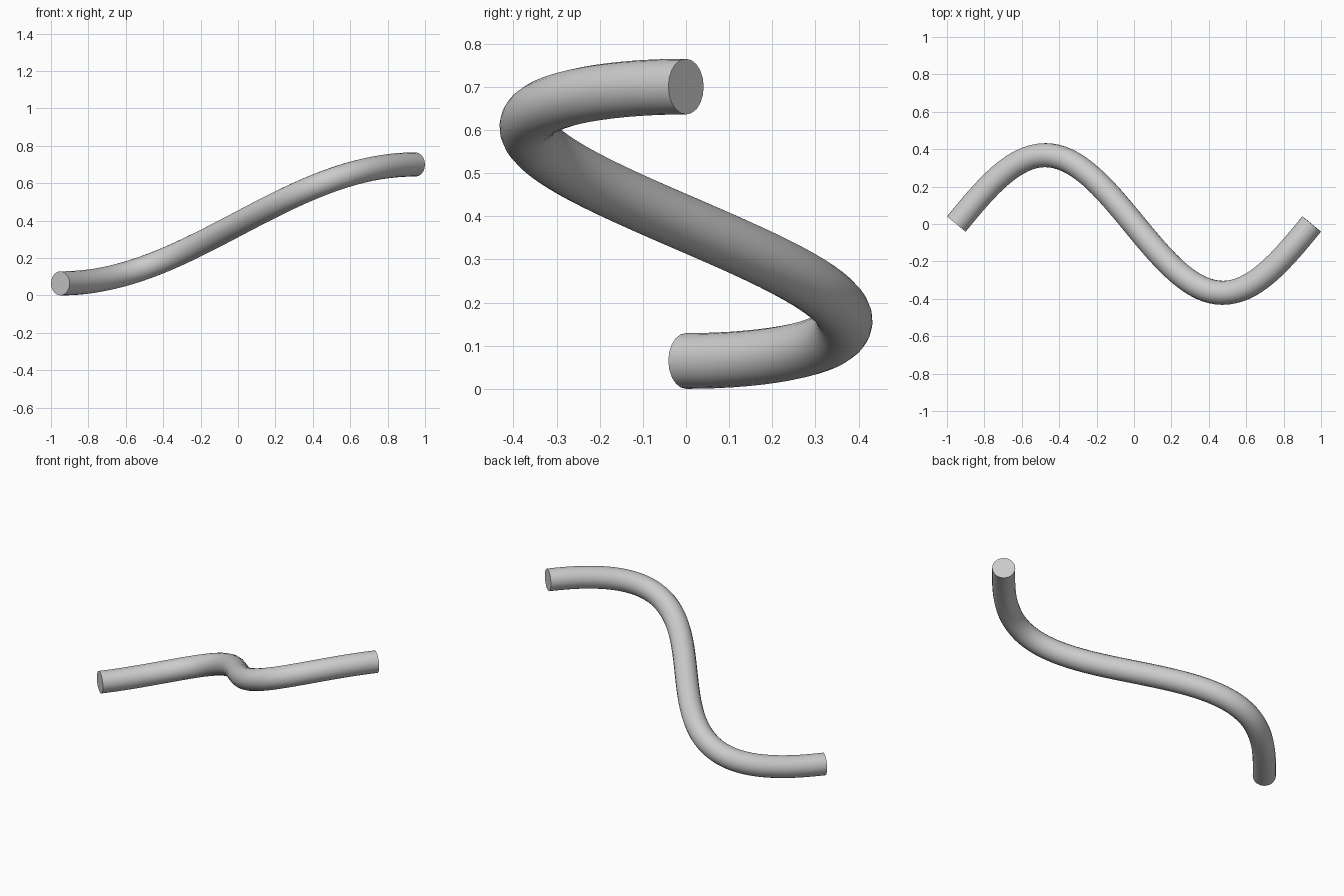
import bpy
import math

cube = bpy.data.objects.get("Cube")
if cube:
    bpy.data.objects.remove(cube, do_unlink=True)

HALF, SWAY, RISE, RADIUS = 0.95, 0.368, 0.318, 0.0645
STEPS = 64

# Material
grey = bpy.data.materials.new("light grey")
grey.use_nodes = True
colour = (0.6, 0.6, 0.6, 1)
grey.diffuse_color = colour
grey.node_tree.nodes["Principled BSDF"].inputs["Base Color"].default_value = colour

# Centre line: one full sideways wave that climbs smoothly from end to end
curve = bpy.data.curves.new("bent_tube", "CURVE")
curve.dimensions = "3D"
curve.bevel_depth = RADIUS
curve.bevel_resolution = 8
curve.use_fill_caps = True
path = curve.splines.new("POLY")
path.points.add(STEPS)
for i, point in enumerate(path.points):
    t = 2 * i / STEPS - 1
    point.co = (HALF * t,
                -SWAY * math.sin(math.pi * t),
                RADIUS + RISE * (1 + math.sin(math.pi / 2 * t)),
                1)
curve.materials.append(grey)

# Solid tube with flat ends
tube = bpy.data.objects.new("bent_tube", curve)
bpy.context.collection.objects.link(tube)
bpy.ops.object.select_all(action="DESELECT")
tube.select_set(True)
bpy.context.view_layer.objects.active = tube
bpy.ops.object.convert(target="MESH")
bpy.ops.object.shade_smooth_by_angle(angle=math.radians(40))
